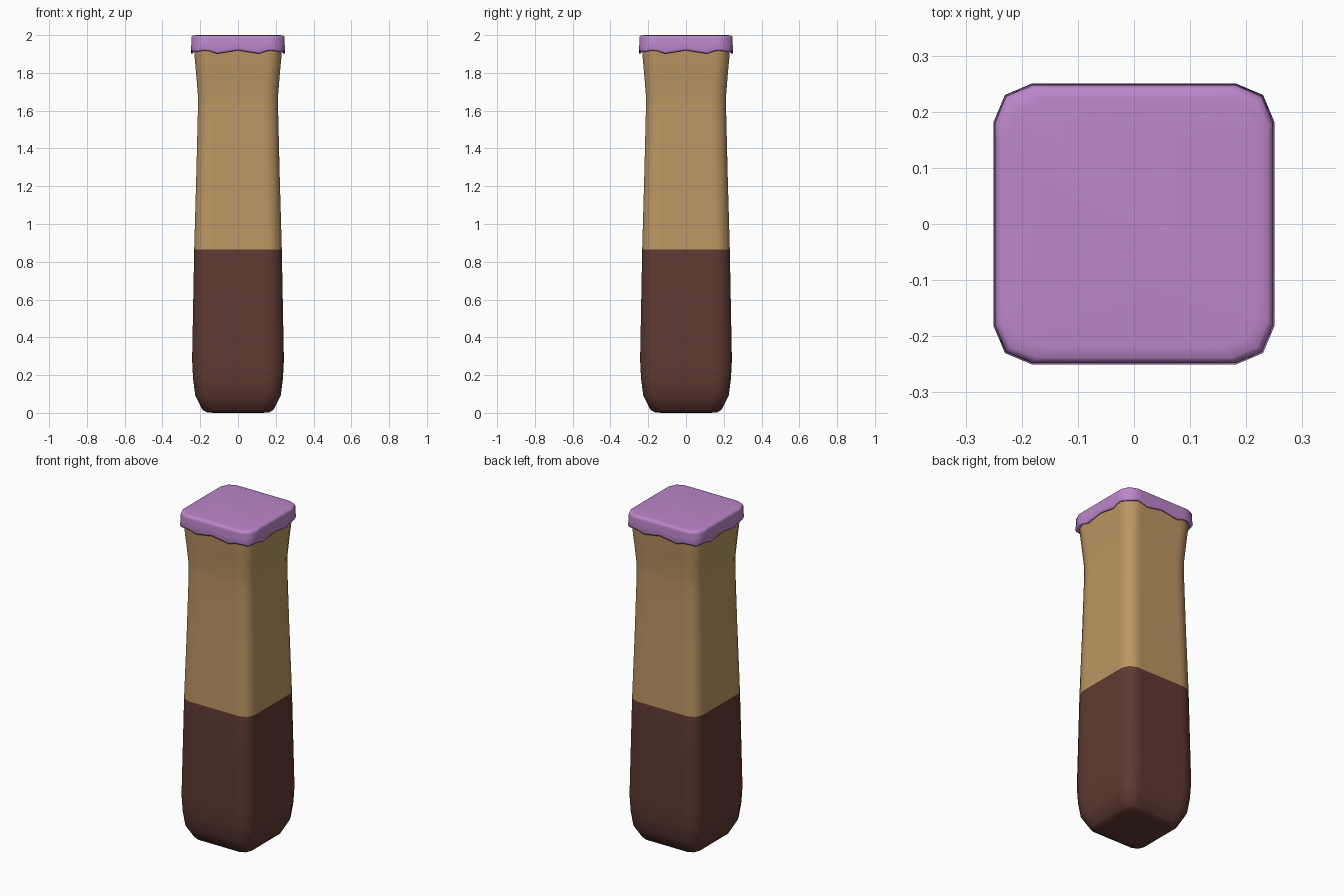
import bpy, bmesh

if "Cube" in bpy.data.objects:
    bpy.data.objects.remove(bpy.data.objects["Cube"])

def srgb(r, g, b):
    f = lambda c: c / 12.92 if c <= 0.04045 else ((c + 0.055) / 1.055) ** 2.4
    return tuple(f(c / 255) for c in (r, g, b)) + (1.0,)

def material(name, rgb):
    m = bpy.data.materials.new(name)
    m.diffuse_color = srgb(*rgb)
    m.use_nodes = True
    m.node_tree.nodes["Principled BSDF"].inputs["Base Color"].default_value = m.diffuse_color
    return m

dark = material("dark brown", (95, 58, 50))
tan = material("tan", (188, 150, 99))
lilac = material("lilac", (188, 134, 202))

# One side of the rounded square: position along the side, distance out, drip height
SIDE = [(-0.92, 0.92, 0.008), (-0.73, 1, 0.017), (-0.6, 1, 0.013), (-0.45, 1, 0),
        (-0.2, 1, 0.010), (0, 1, 0.018), (0.2, 1, 0.010), (0.45, 1, 0),
        (0.6, 1, 0.013), (0.73, 1, 0.017)]

def loft(name, rings, mats, split=None, cap_bottom=False, cap_top=False):
    """rings: (half width, height, share of drip wave)"""
    bm = bmesh.new()
    loops = []
    for h, z, wave in rings:
        loop = []
        for k in range(4):
            for a, d, w in SIDE:
                x, y = a * h, -d * h
                for _ in range(k):
                    x, y = -y, x
                loop.append(bm.verts.new((x, y, z + w * wave)))
        loops.append(loop)
    n = len(loops[0])
    for lo, hi in zip(loops, loops[1:]):
        for i in range(n):
            j = (i + 1) % n
            bm.faces.new((lo[i], lo[j], hi[j], hi[i]))
    if cap_bottom:
        bm.faces.new(loops[0][::-1])
    if cap_top:
        bm.faces.new(loops[-1])
    for f in bm.faces:
        f.smooth = True
        if split is not None:
            f.material_index = int(f.calc_center_median().z > split)
    me = bpy.data.meshes.new(name)
    bm.to_mesh(me)
    bm.free()
    for m in mats:
        me.materials.append(m)
    ob = bpy.data.objects.new(name, me)
    bpy.context.collection.objects.link(ob)
    return ob

# Tapered leg with a dark foot and a flared top
loft("leg", [(0.13, 0, 0), (0.165, 0.003, 0), (0.187, 0.015, 0), (0.226, 0.09, 0),
             (0.238, 0.18, 0), (0.243, 0.28, 0), (0.232, 0.865, 0), (0.221, 1.25, 0),
             (0.212, 1.62, 0), (0.213, 1.69, 0), (0.222, 1.80, 0), (0.231, 1.90, 0),
             (0.232, 1.935, 0)],
     [dark, tan], split=0.865, cap_bottom=True)

# Icing-like cap with a wavy lower edge
loft("wavy_cap", [(0.230, 1.915, 1), (0.238, 1.903, 1), (0.246, 1.901, 1),
                  (0.250, 1.912, 1), (0.247, 1.945, 0.4), (0.2475, 1.982, 0),
                  (0.245, 1.993, 0), (0.238, 1.998, 0), (0.22, 2.0, 0)],
     [lilac], cap_top=True)
